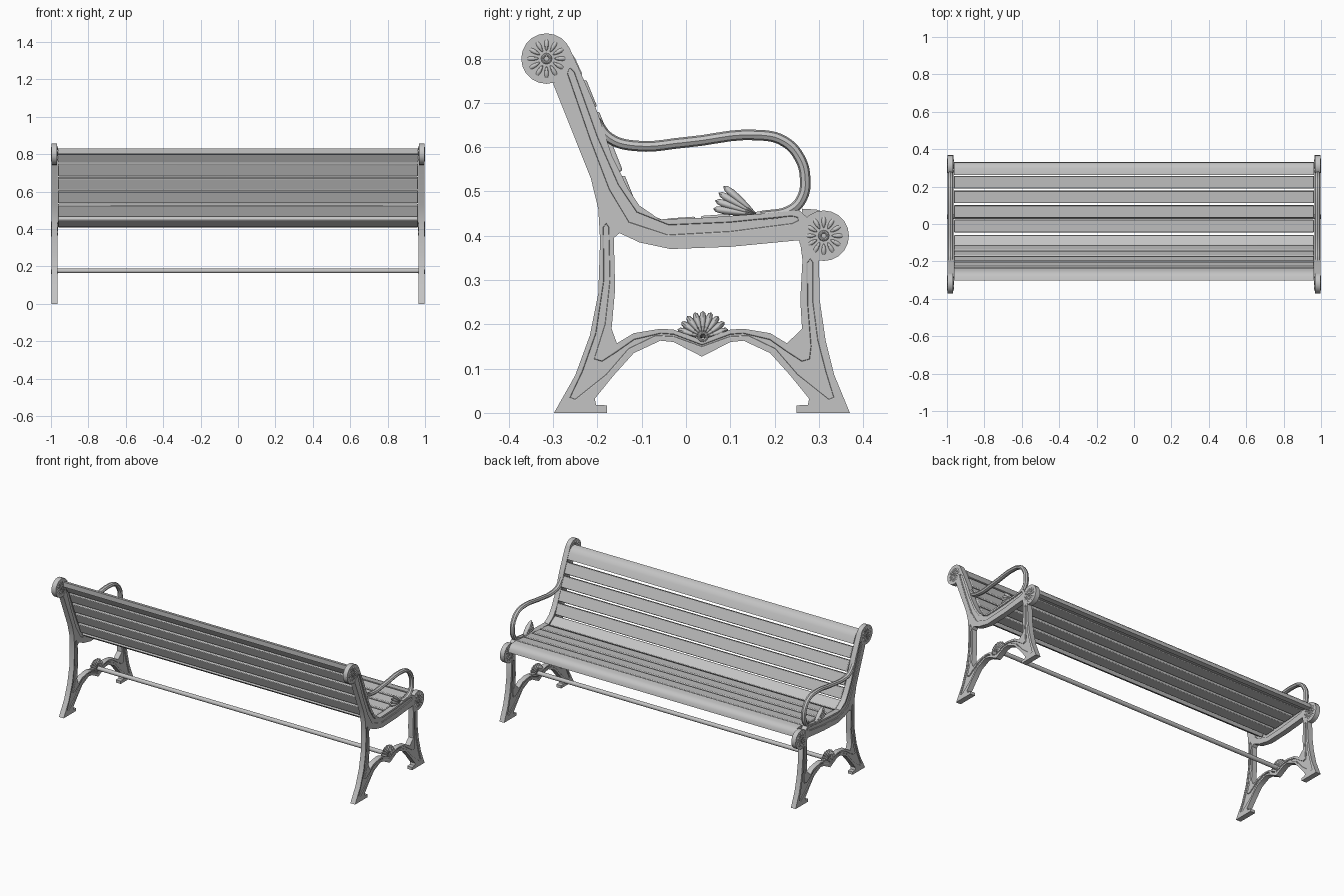
import bpy
import bmesh
from math import cos, sin, radians
from mathutils import Matrix, Vector

default_cube = bpy.data.objects.get("Cube")
if default_cube:
    bpy.data.objects.remove(default_cube, do_unlink=True)

SIDE_X = 0.9815       # middle plane of each cast end frame
HALF_SPAN = 0.963     # half length of the slats
MIDDLE_Y = 0.036      # symmetry line of the lower stretcher
parts = []

grey = bpy.data.materials.new("plain_grey")
grey.use_nodes = True
grey.diffuse_color = (0.55, 0.55, 0.55, 1)
grey.node_tree.nodes["Principled BSDF"].inputs["Base Color"].default_value = grey.diffuse_color


def profile_matrix(x):
    """Lay a flat drawing into the side plane: (u, v, w) becomes (w, u, v)."""
    turn = Matrix(((0, 0, 1, 0), (1, 0, 0, 0), (0, 1, 0, 0), (0, 0, 0, 1)))
    return Matrix.Translation((x, 0, 0)) @ turn


def add_part(name, bm, mirrored):
    bmesh.ops.remove_doubles(bm, verts=bm.verts, dist=0.00005)
    bmesh.ops.recalc_face_normals(bm, faces=bm.faces)
    mesh = bpy.data.meshes.new(name)
    bm.to_mesh(mesh)
    bm.free()
    mesh.materials.clear()
    mesh.materials.append(grey)
    obj = bpy.data.objects.new(name, mesh)
    bpy.context.collection.objects.link(obj)
    if mirrored:
        mirror = obj.modifiers.new("other_side", "MIRROR")
        mirror.use_mirror_merge = False
    parts.append(obj)
    return obj


def curve_part(name, outlines, x=SIDE_X, extrude=0.0, tube=0.0, closed=True,
               smooth=False, stretch=1.0, shift=0.0):
    """Extrude filled outlines, or sweep a round tube along them."""
    curve = bpy.data.curves.new(name, "CURVE")
    curve.dimensions = "3D" if tube else "2D"
    if not tube:
        curve.fill_mode = "BOTH"
    curve.extrude = extrude
    curve.bevel_depth = tube
    curve.bevel_resolution = 2
    curve.resolution_u = 5
    curve.use_fill_caps = bool(tube)
    for outline in outlines:
        spline = curve.splines.new("BEZIER" if smooth else "POLY")
        knots = spline.bezier_points if smooth else spline.points
        knots.add(len(outline) - 1)
        for knot, (u, v) in zip(knots, outline):
            if smooth:
                knot.co = (u, v, 0)
                knot.handle_left_type = knot.handle_right_type = "AUTO"
            else:
                knot.co = (u, v, 0, 1)
        spline.use_cyclic_u = closed
    temp = bpy.data.objects.new(name + "_path", curve)
    bpy.context.collection.objects.link(temp)
    bpy.context.view_layer.update()
    graph = bpy.context.evaluated_depsgraph_get()
    mesh = bpy.data.meshes.new_from_object(temp.evaluated_get(graph))
    bm = bmesh.new()
    bm.from_mesh(mesh)
    bpy.data.objects.remove(temp, do_unlink=True)
    bpy.data.meshes.remove(mesh)
    bm.transform(profile_matrix(x + shift) @ Matrix.Diagonal((1, 1, stretch, 1)))
    return add_part(name, bm, x != 0)


def petal_fan(name, centre, angles, inner, length, width, depth):
    """A ring or fan of teardrop petals, thick enough to show on both faces."""
    bm = bmesh.new()
    for angle in angles:
        made = bmesh.ops.create_uvsphere(bm, u_segments=12, v_segments=8, radius=1)
        c, s = cos(radians(angle)), sin(radians(angle))
        for vert in made["verts"]:
            along, across, thick = vert.co
            r = inner + (along + 1) / 2 * length
            t = across * width * (0.65 + 0.35 * along)
            vert.co = (centre[0] + r * c - t * s, centre[1] + r * s + t * c, thick * depth)
    bm.transform(profile_matrix(SIDE_X))
    return add_part(name, bm, True)


def drum(name, centre, radius, half, x=SIDE_X, sides=20):
    bm = bmesh.new()
    bmesh.ops.create_cone(bm, cap_ends=True, segments=sides, radius1=radius,
                          radius2=radius, depth=2 * half)
    bm.transform(profile_matrix(x) @ Matrix.Translation((*centre, 0)))
    return add_part(name, bm, x != 0)


def boss_rings(name, centre):
    circle = [(centre[0] + 0.009 * cos(radians(a)), centre[1] + 0.009 * sin(radians(a)))
              for a in range(0, 360, 30)]
    for label, side in (("outer", 1), ("inner", -1)):
        curve_part(f"{name}_{label}", [circle], tube=0.0035, shift=side * 0.015)


def flip(points):
    return [(2 * MIDDLE_Y - u, v) for u, v in reversed(points)]


def ribbon(points):
    """Closed outline around a centre line of (u, v, half width)."""
    left, right = [], []
    for i, (u, v, w) in enumerate(points):
        a, b = points[max(i - 1, 0)], points[min(i + 1, len(points) - 1)]
        d = Vector((b[0] - a[0], b[1] - a[1])).normalized()
        left.append((u - d.y * w, v + d.x * w))
        right.append((u + d.y * w, v - d.x * w))
    return left + right[::-1]


# End frame silhouette: mirrored arch and feet, then front leg, seat, back, rear leg
arch = [(.1, .16), (.13, .163), (.19, .135), (.235, .085), (.278, .032),
        (.275, .018), (.25, .017), (.25, 0), (.37, 0)]
front_leg = [(.335, .085), (.315, .165), (.302, .255), (.3, .345), (.28, .385)]
seat_edge = [(.275, .44), (.255, .458), (.19, .451), (.03, .44), (-.06, .437), (-.105, .468)]
back_edge = [(-.13, .505), (-.167, .58), (-.195, .665), (-.208, .7), (-.243, .78),
             (-.265, .828), (-.265, .8), (-.285, .765), (-.3, .743)]
rear_leg = [(-.215, .53), (-.198, .46), (-.194, .39), (-.198, .27), (-.217, .175), (-.25, .085)]
silhouette = ([(MIDDLE_Y, .127)] + arch + front_leg + seat_edge + back_edge
              + rear_leg + flip(arch))

# Opening between the legs, above the arch
arch_top = [(.1, .188), (.13, .19), (.19, .18), (.228, .157)]
opening = ([(MIDDLE_Y, .165)] + arch_top
           + [(.262, .19), (.258, .255), (.263, .345), (.257, .39)]
           + [(.1, .375), (-.035, .37), (-.105, .385), (-.15, .406), (-.163, .395)]
           + [(-.16, .28), (-.168, .19)] + flip(arch_top))

# Sunk panels: one in the seat and back rail, one in the legs and arch
rail_panel = ribbon([(-.264, .779, .004), (-.26, .768, .01), (-.208, .62, .011),
                     (-.163, .51, .014), (-.12, .442, .017), (-.04, .413, .014),
                     (.1, .42, .013), (.24, .436, .011), (.255, .438, .005)])
panel_low = [(.1, .17), (.14, .172), (.2, .143), (.25, .085), (.322, .028), (.336, .034)]
panel_high = [(.1, .18), (.13, .182), (.19, .168), (.23, .14), (.262, .119), (.277, .123)]
leg_panel = ([(MIDDLE_Y, .147)] + panel_low
             + [(.318, .095), (.3, .165), (.289, .25), (.289, .34)]
             + [(.281, .35), (.272, .34), (.272, .25), (.28, .15)]
             + panel_high[::-1] + [(MIDDLE_Y, .156)] + flip(panel_high[::-1])
             + [(-.18, .2), (-.169, .3), (-.172, .42), (-.18, .43)]
             + [(-.189, .42), (-.188, .3), (-.206, .18), (-.236, .095)] + flip(panel_low))

curve_part("end_frame", [silhouette, opening, rail_panel, leg_panel], extrude=0.016)
for label, panel in (("rail_panel", rail_panel), ("leg_panel", leg_panel)):
    curve_part(label, [panel], extrude=0.01)
    for face, side in (("outer", 1), ("inner", -1)):
        curve_part(f"{label}_{face}_bead", [panel], tube=0.003, shift=side * 0.0115)

# Scroll ends with rosettes
for label, centre in (("back_scroll", (-.315, .8)), ("seat_scroll", (.311, .4))):
    drum(label, centre, 0.057, 0.0145)
    petal_fan(label + "_rosette", centre, range(0, 360, 30), 0.008, 0.045, 0.0125, 0.0185)
    boss_rings(label + "_boss", centre)

# Looped armrest with a leaf at its foot
arm_path = [(-.205, .66), (-.172, .62), (-.115, .603), (0, .611), (.17, .627), (.222, .613),
            (.256, .577), (.269, .53), (.262, .485), (.235, .457), (.17, .444)]
curve_part("armrest", [arm_path], tube=0.012, closed=False, smooth=True, stretch=1.3)
petal_fan("armrest_leaf", (.16, .447), (139, 150, 161, 172), 0, 0.1, 0.0125, 0.013)

# Shell on the arch, and the rod joining both frames
petal_fan("arch_shell", (MIDDLE_Y + .002, .17), range(18, 163, 18), 0, 0.06, 0.0115, 0.0165)
boss_rings("arch_boss", (MIDDLE_Y + .002, .172))
drum("cross_rod", (MIDDLE_Y + .002, .176), 0.0125, 0.97, x=0, sides=16)


# Flat slats, given by the middle of the upper face and the tilt
def slat(name, y, z, tilt):
    bm = bmesh.new()
    bmesh.ops.create_cube(bm, size=1)
    bm.transform(Matrix.Translation((0, y, z)) @ Matrix.Rotation(radians(tilt), 4, "X")
                 @ Matrix.Translation((0, 0, -0.015))
                 @ Matrix.Diagonal((2 * HALF_SPAN, 0.066, 0.03, 1)))
    obj = add_part(name, bm, False)
    bevel = obj.modifiers.new("eased_edges", "BEVEL")
    bevel.width = 0.004
    bevel.segments = 2


for i in range(4):
    slat(f"seat_slat_{i + 1}", .222 - .078 * i, .459 - .006 * i, 4)
    slat(f"back_slat_{i + 1}", -.126 - .029 * i, .506 + .072 * i, -68)
slat("corner_slat", -.086, .453, -33)

# Rounded slats at the seat front and the top of the back
seat_nose = [(.262, .461), (.295, .459), (.315, .452), (.328, .437), (.332, .415),
             (.303, .412), (.296, .426), (.262, .431)]
top_roll = [(-.234, .765), (-.25, .8), (-.262, .817), (-.28, .828), (-.302, .831),
            (-.302, .802), (-.286, .797), (-.262, .755)]
for label, outline in (("seat_front_slat", seat_nose), ("back_top_slat", top_roll)):
    curve_part(label, [outline], x=0, extrude=HALF_SPAN)

# Smooth shading with sharp corners kept
bpy.ops.object.select_all(action="DESELECT")
for obj in parts:
    obj.select_set(True)
bpy.context.view_layer.objects.active = parts[0]
bpy.ops.object.shade_smooth_by_angle(angle=radians(32))
